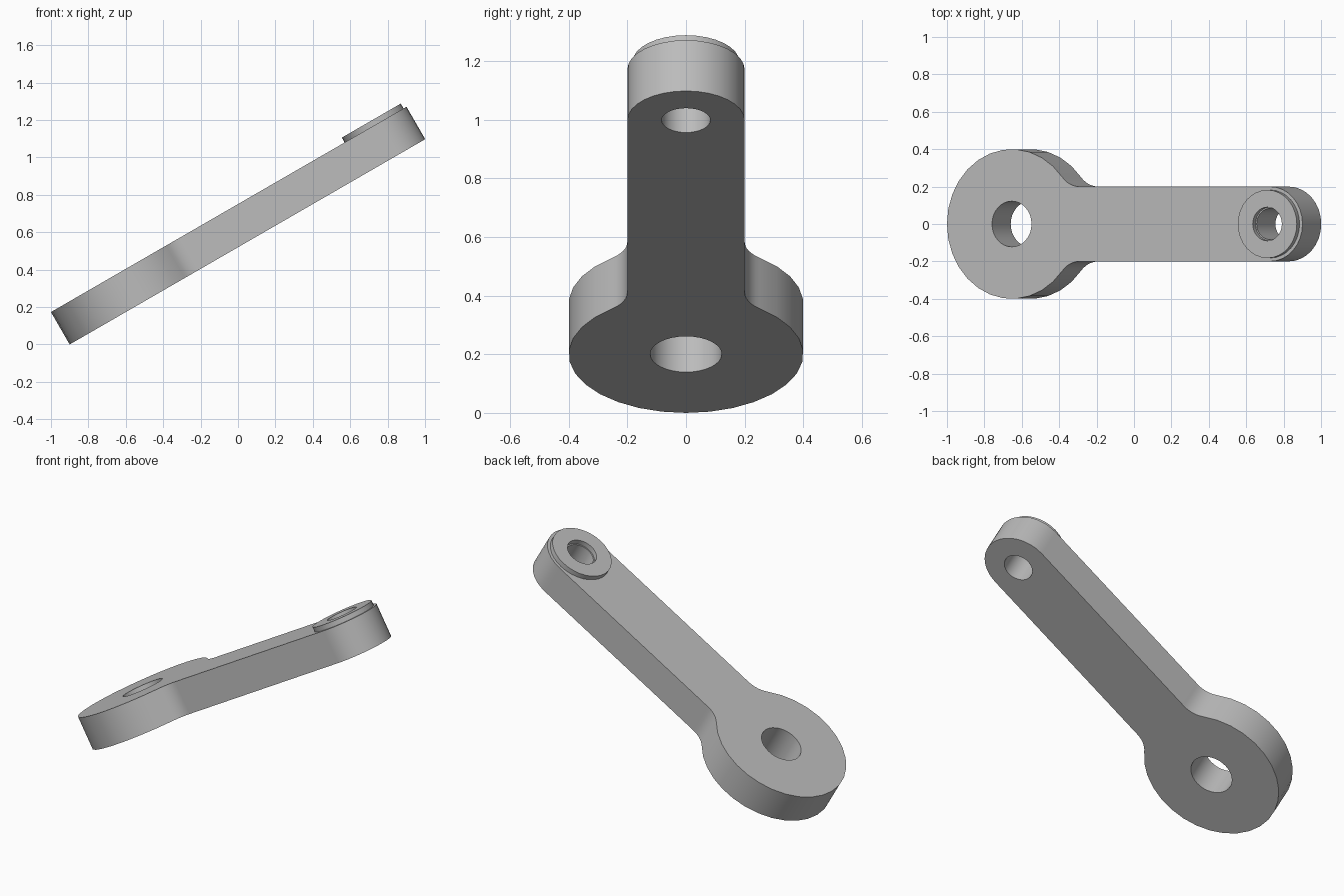
import bpy, bmesh
from math import sin, cos, pi, radians, sqrt, atan2
from mathutils import Matrix, Vector

cube = bpy.data.objects.get("Cube")
if cube:
    bpy.data.objects.remove(cube)

BIG_R, SMALL_R, FILLET = 0.4, 0.2, 0.14
SPAN, THICK, BOSS_H = 1.595, 0.2, 0.03

grey = bpy.data.materials.new("plain grey")
grey.use_nodes = True
colour = (0.5, 0.5, 0.5, 1)
grey.diffuse_color = colour
grey.node_tree.nodes["Principled BSDF"].inputs["Base Color"].default_value = colour

# The lever lies along local x, tilted up toward +x
place = (Matrix.Translation((-0.9, 0, 0)) @ Matrix.Rotation(radians(-30), 4, 'Y')
         @ Matrix.Translation((BIG_R, 0, 0)))


def arc(cx, cy, r, a0, a1, steps):
    """Points along an arc, both ends included."""
    angles = [a0 + (a1 - a0) * i / steps for i in range(steps + 1)]
    return [(cx + r * cos(a), cy + r * sin(a)) for a in angles]


def circle(cx, r, steps=32):
    return arc(cx, 0, r, 0, 2 * pi, steps)[:-1]


def plate(name, loops, z, height):
    """Extruded flat plate: first loop is the outline, the rest are holes."""
    bm = bmesh.new()
    edges = []
    for loop in loops:
        verts = [bm.verts.new((x, y, z)) for x, y in loop]
        edges += [bm.edges.new((v, verts[i - 1])) for i, v in enumerate(verts)]
    bmesh.ops.triangle_fill(bm, use_beauty=True, edges=edges, normal=(0, 0, 1))
    result = bmesh.ops.extrude_face_region(bm, geom=bm.faces[:], use_keep_orig=True)
    top = [g for g in result["geom"] if isinstance(g, bmesh.types.BMVert)]
    bmesh.ops.translate(bm, verts=top, vec=Vector((0, 0, height)))
    bmesh.ops.recalc_face_normals(bm, faces=bm.faces[:])
    # Merge the flat triangles
    bmesh.ops.dissolve_limit(bm, angle_limit=radians(1), verts=bm.verts[:], edges=bm.edges[:])
    mesh = bpy.data.meshes.new(name)
    bm.to_mesh(mesh)
    bm.free()
    mesh.materials.append(grey)
    obj = bpy.data.objects.new(name, mesh)
    bpy.context.collection.objects.link(obj)
    obj.matrix_world = place
    bpy.ops.object.select_all(action='DESELECT')
    obj.select_set(True)
    bpy.context.view_layer.objects.active = obj
    bpy.ops.object.shade_smooth_by_angle(angle=radians(30))
    return obj


# Outline: large eye, fillets into the straight shank, rounded small end
fy = SMALL_R + FILLET
fx = sqrt((BIG_R + FILLET) ** 2 - fy ** 2)
join = atan2(fy, fx)
outline = arc(SPAN, 0, SMALL_R, -pi / 2, pi / 2, 16)
outline += arc(fx, fy, FILLET, -pi / 2, join - pi, 6)
outline += arc(0, 0, BIG_R, join, 2 * pi - join, 24)[1:-1]
outline += arc(fx, -fy, FILLET, pi - join, pi / 2, 6)

plate("lever_arm", [outline, circle(0, 0.122), circle(SPAN, 0.083)], 0, THICK)

# Raised collar around the small hole
plate("collar", [circle(SPAN, 0.182), circle(SPAN, 0.09)], THICK, BOSS_H)
